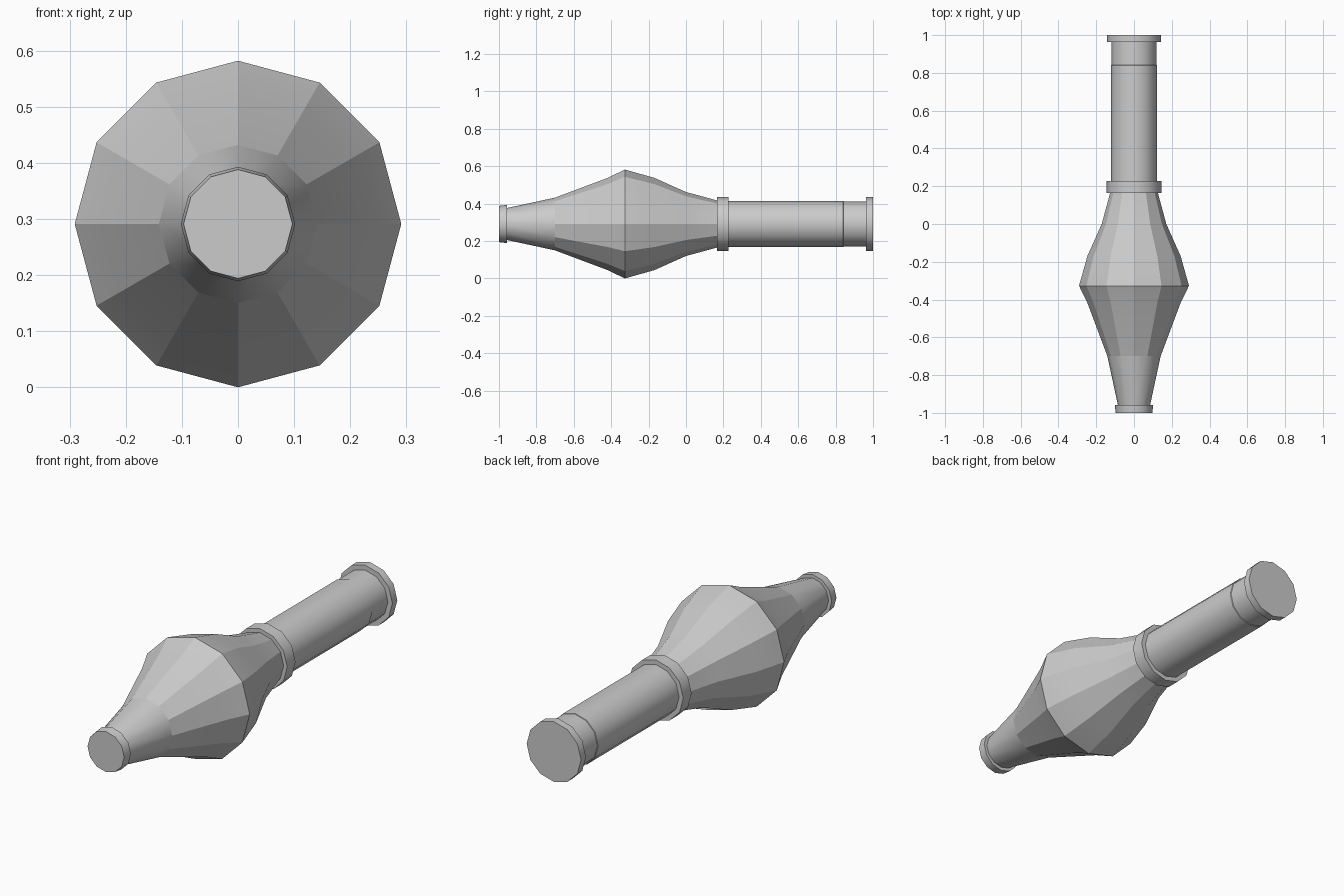
import bpy, bmesh
from math import sin, cos, pi, radians

if "Cube" in bpy.data.objects:
    bpy.data.objects.remove(bpy.data.objects["Cube"])

SIDES = 12
AXIS_Z = 0.291


def lathe(name, profile, faceted=False):
    """Closed 12-sided solid around the y axis from (y, radius) points."""
    bm = bmesh.new()
    rings = []
    for y, r in profile:
        rings.append([bm.verts.new((r * sin(2 * pi * i / SIDES), y,
                                    AXIS_Z + r * cos(2 * pi * i / SIDES)))
                      for i in range(SIDES)])
    for a, b in zip(rings, rings[1:]):
        for i in range(SIDES):
            j = (i + 1) % SIDES
            bm.faces.new((a[i], a[j], b[j], b[i]))
    bm.faces.new(rings[0])
    bm.faces.new(rings[-1])
    bmesh.ops.recalc_face_normals(bm, faces=bm.faces[:])
    # Smooth shading, with hard rims and optional hard lengthwise ridges
    for f in bm.faces:
        f.smooth = len(f.verts) == 4
    for e in bm.edges:
        lengthwise = abs(e.verts[0].co.y - e.verts[1].co.y) > 1e-4
        hard_rim = e.calc_face_angle(0) > radians(35)
        e.smooth = not (hard_rim or (faceted and lengthwise))
    mesh = bpy.data.meshes.new(name)
    bm.to_mesh(mesh)
    bm.free()
    ob = bpy.data.objects.new(name, mesh)
    bpy.context.collection.objects.link(ob)
    return ob


# Nose: flared tip cap and tapering cone
lathe("tip_cap", [(-1.0, 0.097), (-0.957, 0.102)])
lathe("nose_cone", [(-0.96, 0.085), (-0.70, 0.141)])

# Bulging faceted body
lathe("bulb_body", [(-0.70, 0.141), (-0.42, 0.246), (-0.327, 0.291),
                    (-0.17, 0.247), (0.0, 0.171), (0.17, 0.125)], faceted=True)

# Rear tube with its two collars
lathe("middle_collar", [(0.165, 0.145), (0.228, 0.145)])
lathe("rear_tube", [(0.2, 0.123), (0.84, 0.123), (0.842, 0.120), (0.97, 0.120)])
lathe("end_collar", [(0.963, 0.144), (1.0, 0.144)])
